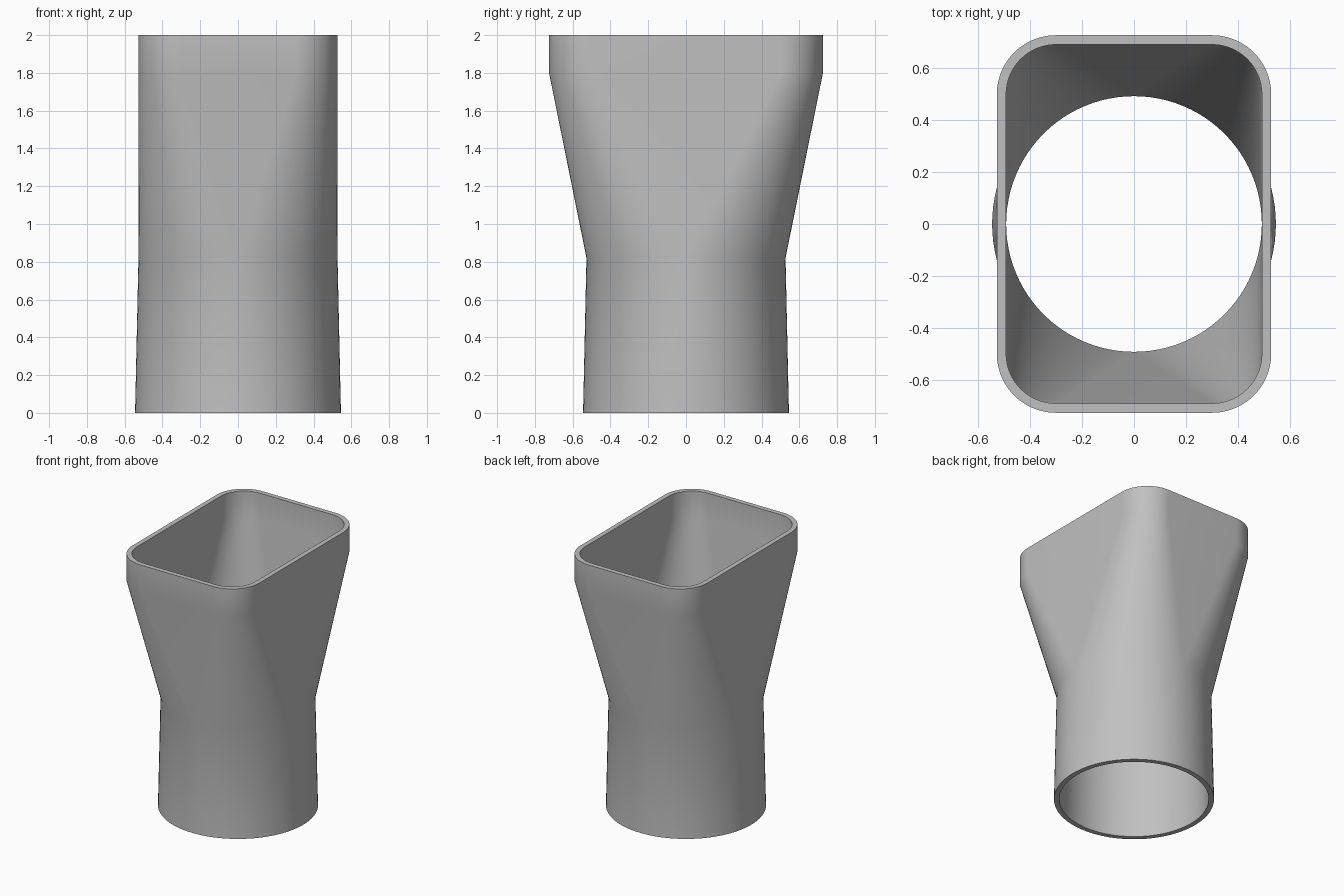
import bpy
import bmesh
from math import cos, sin, pi, radians

cube = bpy.data.objects.get("Cube")
if cube:
    bpy.data.objects.remove(cube)

STEPS = 24            # segments per quarter turn
WALL = 0.036          # wall thickness
HALF_X, HALF_Y, CORNER = 0.527, 0.725, 0.227


def section(bm, z, half_x, half_y, radius):
    """Ring of vertices: a rounded rectangle, or a circle when radius = half size."""
    ring = []
    for quarter, (sx, sy) in enumerate([(1, 1), (-1, 1), (-1, -1), (1, -1)]):
        for i in range(STEPS + 1):
            a = (quarter + i / STEPS) * pi / 2
            ring.append(bm.verts.new((sx * (half_x - radius) + radius * cos(a),
                                      sy * (half_y - radius) + radius * sin(a), z)))
    return ring


def skin(bm, rings):
    """Join consecutive rings with faces."""
    for low, high in zip(rings, rings[1:]):
        for i in range(len(low)):
            j = (i + 1) % len(low)
            bm.faces.new((low[i], low[j], high[j], high[i]))


def wall_rings(bm, inset):
    """Round sleeve, flaring transition and straight rectangular collar."""
    foot, neck = 0.545 - inset, 0.527 - inset
    mouth = (HALF_X - inset, HALF_Y - inset, CORNER - inset)
    return [section(bm, 0, foot, foot, foot),
            section(bm, 0.82, neck, neck, neck),
            section(bm, 1.8, *mouth),
            section(bm, 2, *mouth)]


# Hollow duct: up the outside, over the rim, down the inside, closed at the foot
bm = bmesh.new()
outer = wall_rings(bm, 0)
inner = wall_rings(bm, WALL)
skin(bm, outer + inner[::-1] + outer[:1])
bmesh.ops.remove_doubles(bm, verts=bm.verts, dist=0.0005)
bmesh.ops.recalc_face_normals(bm, faces=bm.faces)
mesh = bpy.data.meshes.new("duct_adapter")
bm.to_mesh(mesh)
bm.free()

duct = bpy.data.objects.new("duct_adapter", mesh)
bpy.context.collection.objects.link(duct)

# Plain grey plastic
grey = bpy.data.materials.new("plain_grey")
grey.use_nodes = True
colour = (0.53, 0.53, 0.53, 1)
grey.diffuse_color = colour
grey.node_tree.nodes["Principled BSDF"].inputs["Base Color"].default_value = colour
mesh.materials.append(grey)

# Smooth walls, crisp rims
bpy.ops.object.select_all(action='DESELECT')
duct.select_set(True)
bpy.context.view_layer.objects.active = duct
bpy.ops.object.shade_smooth_by_angle(angle=radians(30))
